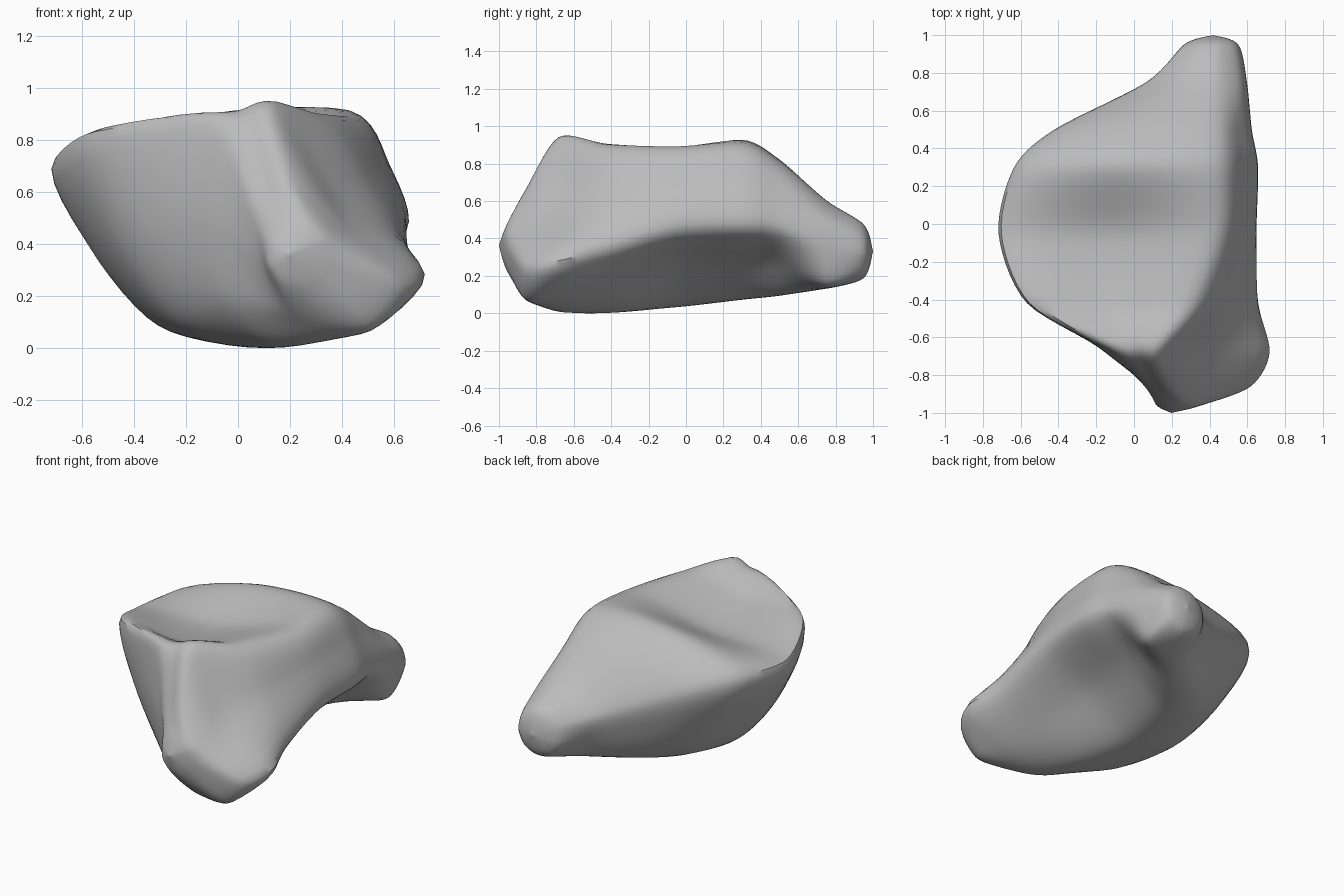
import bpy
import bmesh
import math
from mathutils import Vector

default_cube = bpy.data.objects.get("Cube")
if default_cube:
    bpy.data.objects.remove(default_cube, do_unlink=True)

TENSION = 0.43       # below one half keeps the ridges a little firmer
AROUND = 6           # spline steps between neighbouring ridge lines
ALONG = 7            # spline steps between neighbouring sections
RING_POINTS = 9


def spline(p0, p1, p2, p3, t):
    """Point on a cardinal spline running from p1 to p2."""
    start = (p2 - p0) * TENSION
    end = (p3 - p1) * TENSION
    blend = t * t * (3 - 2 * t)
    pull = t * (1 - t)
    return p1.lerp(p2, blend) + start * pull * (1 - t) - end * pull * t


def bulge(start, end, along, amount):
    """Point part of the way between two corners, pushed out of the body."""
    edge = end - start
    outward = Vector((-edge.z, 0, edge.x)).normalized()
    return start + edge * along + outward * amount


def section(y, left_rim, right_rim, right_ridge, keel, crown, flank, under):
    """Cross-section from its four corners, with bulged or hollowed sides."""
    a, c, e, g = (Vector((x, y, z)) for x, z in (left_rim, right_rim, right_ridge, keel))
    belly = (a - g).length
    return [
        a, bulge(a, c, 0.5, crown),
        c, bulge(c, e, 0.5, flank),
        e, bulge(e, g, 0.5, under),
        g, bulge(g, a, 0.26, belly * 0.19), bulge(g, a, 0.65, belly * 0.16),
    ]


def round_end(y, x, z, radius):
    """Round cross-section near an end of the body."""
    ring = []
    for k in range(RING_POINTS):
        angle = math.radians(155) - math.tau * k / RING_POINTS
        ring.append(Vector((x + radius * math.cos(angle), y, z + radius * math.sin(angle))))
    return ring


def smooth_ring(ring):
    """Closed smooth loop through the points of a section."""
    loop = []
    for i in range(len(ring)):
        neighbours = [ring[(i + d) % len(ring)] for d in (-1, 0, 1, 2)]
        loop += [spline(*neighbours, s / AROUND) for s in range(AROUND)]
    return loop


# Sections from the front tip to the tail tip
sections = [
    round_end(-1, 0.19, 0.36, 0),
    round_end(-0.96, 0.23, 0.35, 0.12),
    section(-0.86, (0.05, 0.52), (0.19, 0.65), (0.61, 0.25), (0.3, 0.09), 0.02, 0, 0.1),
    section(-0.68, (-0.12, 0.85), (0.14, 0.92), (0.71, 0.28), (0.15, 0.01), 0.02, -0.05, 0.08),
    section(-0.42, (-0.56, 0.83), (0.3, 0.9), (0.65, 0.34), (0.08, 0), -0.05, 0.02, 0.04),
    section(-0.05, (-0.71, 0.73), (0.41, 0.89), (0.63, 0.43), (0, 0.04), -0.04, 0.05, -0.01),
    section(0.3, (-0.63, 0.73), (0.42, 0.91), (0.64, 0.45), (0.05, 0.08), 0.08, 0.05, -0.01),
    section(0.5, (-0.42, 0.66), (0.41, 0.81), (0.61, 0.44), (0.17, 0.1), 0.06, 0.05, 0.01),
    section(0.75, (0.06, 0.46), (0.42, 0.6), (0.59, 0.35), (0.34, 0.13), 0.04, 0.06, 0.11),
    round_end(0.95, 0.4, 0.33, 0.145),
    round_end(1, 0.41, 0.33, 0),
]

# Loft smoothly through all the sections
rings = [smooth_ring(s) for s in sections]
last = len(rings) - 1
loops = []
for i in range(last):
    nearby = [rings[min(max(i + d, 0), last)] for d in (-1, 0, 1, 2)]
    for s in range(ALONG):
        loops.append([spline(*points, s / ALONG) for points in zip(*nearby)])
loops.append(rings[last])

bm = bmesh.new()
grid = [[bm.verts.new(p) for p in loop] for loop in loops]
for low, high in zip(grid, grid[1:]):
    for j in range(len(low)):
        k = (j + 1) % len(low)
        bm.faces.new((low[j], low[k], high[k], high[j]))

# Weld the collapsed end rings into single tips
bmesh.ops.remove_doubles(bm, verts=bm.verts[:], dist=0.0005)
bmesh.ops.recalc_face_normals(bm, faces=bm.faces[:])

# Rest on the ground, centred left to right
xs = [v.co.x for v in bm.verts]
shift = Vector((-(min(xs) + max(xs)) / 2, 0, -min(v.co.z for v in bm.verts)))
bmesh.ops.translate(bm, verts=bm.verts[:], vec=shift)

mesh = bpy.data.meshes.new("boulder")
bm.to_mesh(mesh)
bm.free()
boulder = bpy.data.objects.new("boulder", mesh)
bpy.context.collection.objects.link(boulder)

# Plain stone colour
stone = bpy.data.materials.new("stone_grey")
stone.use_nodes = True
grey = (0.5, 0.5, 0.5, 1)
stone.diffuse_color = grey
for node in stone.node_tree.nodes:
    if node.type == "BSDF_PRINCIPLED":
        node.inputs["Base Color"].default_value = grey
mesh.materials.append(stone)

# Smooth surface with sharp creases kept
for other in bpy.context.selected_objects:
    other.select_set(False)
boulder.select_set(True)
bpy.context.view_layer.objects.active = boulder
bpy.ops.object.shade_smooth_by_angle(angle=math.radians(40))
